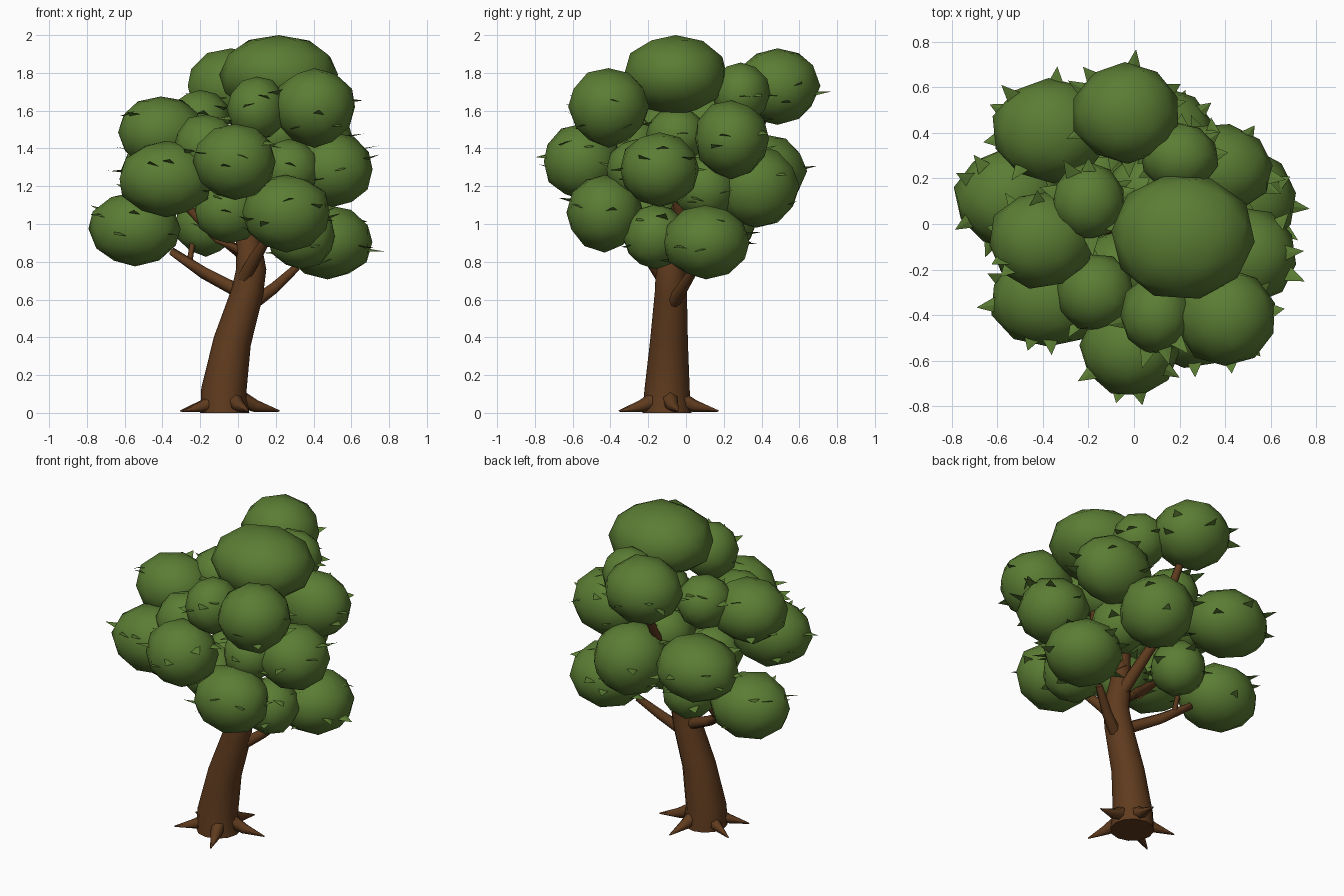
import bpy, bmesh, math, random
from mathutils import Vector, noise

random.seed(4)
if "Cube" in bpy.data.objects:
    bpy.data.objects.remove(bpy.data.objects["Cube"], do_unlink=True)


def material(name, rgb):
    m = bpy.data.materials.new(name)
    m.use_nodes = True
    m.diffuse_color = (*rgb, 1)
    bsdf = m.node_tree.nodes["Principled BSDF"]
    bsdf.inputs["Base Color"].default_value = (*rgb, 1)
    bsdf.inputs["Roughness"].default_value = 0.9
    return m


LEAF = material("leaf green", (0.105, 0.205, 0.034))
BARK = material("bark brown", (0.115, 0.044, 0.013))


def finish(bm, name, mat, smooth_angle=None):
    bmesh.ops.recalc_face_normals(bm, faces=bm.faces)
    mesh = bpy.data.meshes.new(name)
    bm.to_mesh(mesh)
    bm.free()
    mesh.materials.append(mat)
    ob = bpy.data.objects.new(name, mesh)
    bpy.context.collection.objects.link(ob)
    if smooth_angle:
        bpy.ops.object.select_all(action='DESELECT')
        ob.select_set(True)
        bpy.context.view_layer.objects.active = ob
        bpy.ops.object.shade_smooth_by_angle(angle=math.radians(smooth_angle))
    return ob


def tube(name, path, sides=10):
    """Tapered limb through points (x, y, z, radius)."""
    bm = bmesh.new()
    pts = [Vector(p[:3]) for p in path]
    rings = []
    for i, p in enumerate(pts):
        axis = (pts[min(i + 1, len(pts) - 1)] - pts[max(i - 1, 0)]).normalized()
        if i == 0 and name == "trunk":
            axis = Vector((0, 0, 1))
        ref = Vector((1, 0, 0)) if abs(axis.x) < 0.8 else Vector((0, 1, 0))
        side = axis.cross(ref).normalized()
        other = axis.cross(side)
        rings.append([bm.verts.new(p + path[i][3] * (
            side * math.cos(math.tau * k / sides) + other * math.sin(math.tau * k / sides)))
            for k in range(sides)])
    for a, b in zip(rings, rings[1:]):
        for k in range(sides):
            n = (k + 1) % sides
            bm.faces.new((a[k], a[n], b[n], b[k]))
    bm.faces.new(rings[0])
    bm.faces.new(rings[-1])
    return finish(bm, name, BARK, 60)


# Leaning trunk
tube("trunk", [(-.07, -.1, 0, .13), (-.075, -.1, .12, .12), (-.03, -.09, .38, .10),
               (.05, -.08, .64, .085), (.07, -.08, .76, .08),
               (.055, -.06, .92, .065), (.08, 0, 1.2, .04)], 12)

# Branches reaching into the crown
branches = {
    "left_branch": [(.03, -.07, .63, .037), (-.18, .02, .74, .031), (-.35, .1, .855, .022)],
    "left_twig": [(-.26, .05, .78, .016), (-.24, .12, .9, .014)],
    "right_branch": [(.08, -.07, .58, .037), (.19, -.02, .66, .031), (.31, .05, .77, .022)],
    "front_branch": [(.03, -.12, .71, .037), (.09, -.19, .82, .034), (.17, -.3, .95, .02)],
    "upper_left_branch": [(.05, -.07, .82, .045), (-.1, -.08, .93, .035), (-.28, -.1, 1.1, .02)],
    "rear_branch": [(.06, -.04, .86, .04), (.0, .16, 1.1, .03), (.0, .36, 1.45, .025), (-.02, .45, 1.65, .02)],
    "upper_right_branch": [(.08, -.02, 1.0, .04), (.25, -.06, 1.3, .03), (.22, -.07, 1.65, .02)],
}
for name, path in branches.items():
    tube(name, path, 8)

# Pointed roots spreading over the ground
for degrees in (12, 80, 158, 208, 292):
    c, s = math.cos(math.radians(degrees)), math.sin(math.radians(degrees))
    tube("root", [(-.05 + c * r, -.1 + s * r, z, w) for r, z, w in
                  ((.07, .07, .045), (.15, .035, .032), (.275, .01, .004))], 6)

# Leaf clumps: centre, then radii
clumps = [
    (.215, -.055, 1.79, .315, .275, .21), (-.035, .485, 1.73, .235, .22, .2),
    (.405, -.41, 1.62, .215, .21, .205), (.1, -.4, 1.61, .155, .17, .17),
    (-.41, -.07, 1.485, .23, .21, .19), (-.38, -.33, 1.24, .25, .21, .2),
    (-.545, .115, .975, .24, .22, .195), (-.2, .1, 1.55, .16, .17, .16),
    (.365, .24, 1.45, .245, .195, .205), (.5, -.14, 1.29, .21, .21, .195),
    (-.015, -.55, 1.33, .215, .205, .2), (.255, -.43, 1.06, .235, .2, .2),
    (.475, .105, .905, .235, .225, .195), (.335, -.16, .935, .18, .17, .17),
    (.2, .29, 1.69, .17, .15, .165), (-.17, -.3, 1.41, .17, .17, .17),
    (.27, -.26, 1.29, .16, .16, .16), (-.365, .41, 1.28, .255, .225, .195),
    (.135, .37, 1.2, .22, .225, .22), (-.17, .2, 1.0, .165, .165, .165),
    (-.05, -.2, 1.07, .18, .17, .17), (.2, .1, 1.19, .17, .17, .17),
    (.2, -.05, 1.47, .16, .16, .15), (.06, .13, 1.3, .18, .18, .18),
]


def depth_in(p, c):
    return sum(((p[k] - c[k]) / c[k + 3]) ** 2 for k in range(3))


def leaf_clump(c):
    bm = bmesh.new()
    bmesh.ops.create_icosphere(bm, subdivisions=2, radius=1)
    turn = random.uniform(0, math.tau)
    for v in bm.verts:
        n = v.co.normalized()
        x = n.x * math.cos(turn) - n.y * math.sin(turn)
        y = n.x * math.sin(turn) + n.y * math.cos(turn)
        k = 1.02 + .06 * noise.noise(n * 2 + Vector(c[:3]) * 9)
        if n.z > .95:
            k = 1.0
        v.co = Vector((c[0] + x * c[3] * k, c[1] + y * c[4] * k, c[2] + n.z * c[5] * k))
    finish(bm, "leaf_clump", LEAF, 60)


for c in clumps:
    leaf_clump(c)

# Loose pointed leaves lying nearly level around the clumps
bm = bmesh.new()
for c in clumps[1:]:
    for i in range(9):
        a = math.tau * (i + random.uniform(-.4, .4)) / 9
        t = random.uniform(-.55, .6)
        out = Vector((math.cos(a), math.sin(a), 0))
        r = math.sqrt(1 - t * t) * .95
        root = Vector((c[0] + out.x * c[3] * r, c[1] + out.y * c[4] * r, c[2] + t * c[5]))
        tip = root + out * random.uniform(.05, .085) + Vector((0, 0, random.uniform(-.012, .03)))
        if any(depth_in(tip, o) < 1.1 for o in clumps if o is not c):
            continue
        across = Vector((-out.y, out.x, random.uniform(-.4, .4))) * .038
        lift = Vector((0, 0, .006))
        corners = [bm.verts.new(p) for p in
                   (root - out * .012 + across, root - out * .012 - across, root + lift, tip)]
        for tri in ((0, 1, 3), (0, 3, 2), (1, 2, 3), (0, 2, 1)):
            bm.faces.new([corners[k] for k in tri])
finish(bm, "loose_leaves", LEAF)
